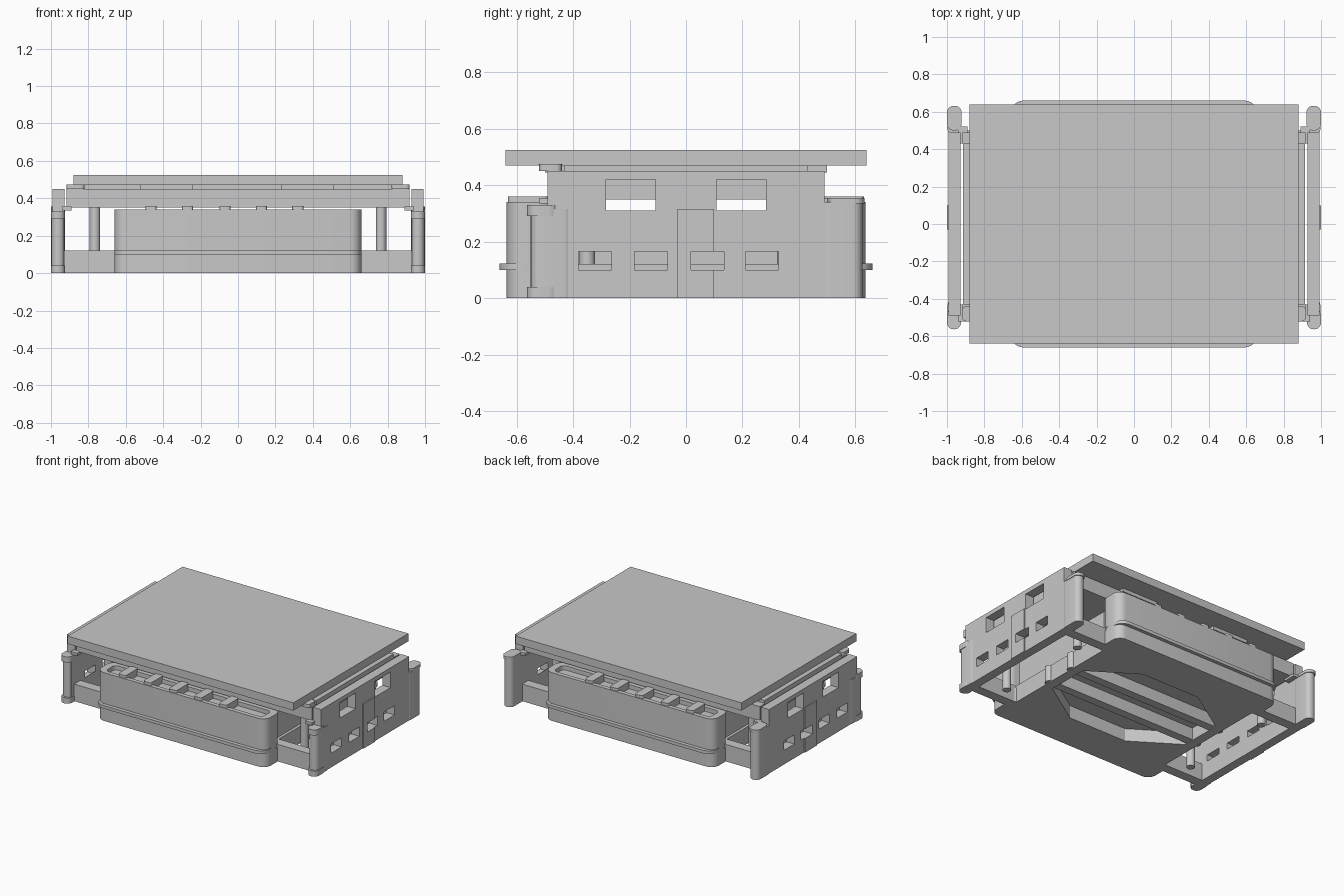
import bpy, bmesh, math
from mathutils import Matrix

if "Cube" in bpy.data.objects:
    bpy.data.objects.remove(bpy.data.objects["Cube"], do_unlink=True)

grey = bpy.data.materials.new("plain grey")
grey.use_nodes = True
grey.diffuse_color = (0.58, 0.58, 0.58, 1)
grey.node_tree.nodes["Principled BSDF"].inputs["Base Color"].default_value = (0.58, 0.58, 0.58, 1)


def finish(name, bm):
    bmesh.ops.recalc_face_normals(bm, faces=bm.faces)
    mesh = bpy.data.meshes.new(name)
    bm.to_mesh(mesh)
    bm.free()
    mesh.materials.append(grey)
    ob = bpy.data.objects.new(name, mesh)
    bpy.context.collection.objects.link(ob)
    return ob


def add_prism(bm, outline, low, high, axis="z"):
    """Extrude a 2D outline along z (xy outline) or along x (yz outline)."""
    def place(p, h):
        return (p[0], p[1], h) if axis == "z" else (h, p[0], p[1])
    bottom = [bm.verts.new(place(p, low)) for p in outline]
    top = [bm.verts.new(place(p, high)) for p in outline]
    bm.faces.new(bottom[::-1])
    bm.faces.new(top)
    n = len(outline)
    for i in range(n):
        j = (i + 1) % n
        bm.faces.new((bottom[i], bottom[j], top[j], top[i]))


def rect(x0, x1, y0, y1, r=0.0):
    """Rectangle outline, with rounded corners when r is given."""
    if r == 0:
        return [(x0, y0), (x1, y0), (x1, y1), (x0, y1)]
    pts = []
    centres = [(x1 - r, y1 - r), (x0 + r, y1 - r), (x0 + r, y0 + r), (x1 - r, y0 + r)]
    for k, (cx, cy) in enumerate(centres):
        for s in range(7):
            a = math.radians(90 * k + 15 * s)
            pts.append((cx + r * math.cos(a), cy + r * math.sin(a)))
    return pts


def disc(cx, cy, r, n=20, turn=0.0):
    step = 2 * math.pi / n
    return [(cx + r * math.cos(step * (i + turn)), cy + r * math.sin(step * (i + turn))) for i in range(n)]


def prism(name, outline, low, high, axis="z"):
    bm = bmesh.new()
    add_prism(bm, outline, low, high, axis)
    return finish(name, bm)


def select_only(ob):
    bpy.ops.object.select_all(action="DESELECT")
    ob.select_set(True)
    bpy.context.view_layer.objects.active = ob


def cut(ob, shapes):
    """Subtract a list of (outline, low, high, axis) prisms."""
    bm = bmesh.new()
    for shape in shapes:
        add_prism(bm, *shape)
    cutter = finish("cutter", bm)
    cutter.hide_render = True
    mod = ob.modifiers.new("openings", "BOOLEAN")
    mod.operation = "DIFFERENCE"
    mod.solver = "EXACT"
    mod.object = cutter
    select_only(ob)
    bpy.ops.object.modifier_apply(modifier=mod.name)
    bpy.data.objects.remove(cutter, do_unlink=True)


def copy_to(ob, name, matrix):
    """Mirrored copy of a part."""
    twin = ob.copy()
    twin.data = ob.data.copy()
    twin.name = name
    twin.data.transform(matrix)
    twin.data.flip_normals()
    bpy.context.collection.objects.link(twin)


# Top slab and the tray under it
prism("top_slab", rect(-0.88, 0.88, -0.64, 0.64), 0.47, 0.525)
prism("tray", rect(-0.913, 0.913, -0.43, 0.43), 0.35, 0.47)
for s in (-1, 1):
    prism("tray_end", rect(-0.918, 0.918, *sorted((s * 0.43, s * 0.488))), 0.35, 0.45)
    prism("tray_lug", rect(*sorted((s * 0.82, s * 0.918)), -0.52, -0.44, 0.02), 0.45, 0.475)
    for x in (-0.38, 0.37):
        prism("tray_latch", rect(x - 0.14, x + 0.14, *sorted((s * 0.43, s * 0.5))), 0.445, 0.47)

# Base frame with side openings and an eight-sided middle opening
base = prism("base_frame", rect(-0.93, 0.93, -0.5, 0.5), 0, 0.12)
cut(base, [
    (rect(-0.928, -0.62, -0.43, 0.43), -1, 1, "z"),
    (rect(0.62, 0.928, -0.43, 0.43), -1, 1, "z"),
    ([(x * 1.3, y * 0.85) for x, y in disc(0, 0, 0.46, 8, 0.5)], -1, 1, "z"),
])

# Inner block above the frame, with bars hanging below it
prism("inner_block", rect(-0.6, 0.6, -0.42, 0.42), 0.09, 0.3)
for s in (-1, 1):
    prism("crossbar", rect(-0.64, 0.64, s * 0.11 - 0.03, s * 0.11 + 0.03, 0.029), 0.005, 0.12)
    for t in (-1, 1):
        prism("tray_column", disc(s * 0.765, t * 0.35, 0.028), 0, 0.35)

# Long rounded front case with flange, recessed top and ribs
case = prism("front_case", rect(-0.66, 0.66, -0.635, -0.46, 0.06), 0.12, 0.34)
cut(case, [(rect(-0.61, 0.61, -0.605, -0.5, 0.03), 0.31, 0.5, "z")])
bm = bmesh.new()
add_prism(bm, rect(-0.66, 0.66, -0.635, -0.42, 0.06), 0, 0.1)
add_prism(bm, rect(-0.66, 0.66, -0.66, -0.46, 0.07), 0.1, 0.122)
foot = finish("front_case_foot", bm)
bm = bmesh.new()
for x in (-0.465, -0.27, -0.07, 0.125, 0.32):
    add_prism(bm, rect(x - 0.03, x + 0.03, -0.63, -0.49, 0.015), 0.31, 0.36)
ribs = finish("front_case_ribs", bm)
mirror_y = Matrix.Scale(-1, 4, (0, 1, 0))
for part in (case, foot, ribs):
    copy_to(part, part.name.replace("front", "back"), mirror_y)

# Side wall with two tall windows and four small ones
profile = [(-0.53, 0), (0.6, 0), (0.6, 0.32), (0.49, 0.32), (0.49, 0.45), (-0.49, 0.45), (-0.49, 0.32), (-0.53, 0.32)]
wall = prism("left_wall", profile, 0.928, 0.992, "x")
windows = [(rect(y, y + 0.175, 0.31, 0.42), 0.5, 1.5, "x") for y in (-0.283, 0.108)]
small_windows = [(rect(y, y + 0.117, 0.1, 0.165), 0.5, 1.5, "x") for y in (-0.38, -0.182, 0.018, 0.21)]
cut(wall, windows + small_windows)

# Wall posts with caps, outer plate and tabs
bm = bmesh.new()
add_prism(bm, rect(0.928, 0.996, -0.55, -0.4, 0.033), 0, 0.315)
for low, high in ((0, 0.04), (0.29, 0.33)):
    add_prism(bm, rect(0.925, 1.0, -0.563, -0.45, 0.036), low, high)
add_prism(bm, rect(0.925, 0.996, 0.47, 0.625, 0.034), 0, 0.34)
add_prism(bm, rect(0.922, 1.0, 0.5, 0.632, 0.036), 0.335, 0.355)
posts = finish("left_wall_posts", bm)
plate = prism("left_wall_plate", rect(-0.03, 0.1, 0, 0.315), 0.985, 0.999, "x")
cut(plate, small_windows)
bm = bmesh.new()
for y in (-0.475, 0.475):
    add_prism(bm, rect(0.89, 0.94, y - 0.045, y + 0.045), 0.335, 0.355)
tabs = finish("left_wall_tabs", bm)
mirror_x = Matrix.Scale(-1, 4, (1, 0, 0))
for part in (wall, posts, plate, tabs):
    copy_to(part, part.name.replace("left", "right"), mirror_x)

# Smooth the rounded edges only
for ob in list(bpy.context.scene.objects):
    if ob.type == "MESH" and ob.data.materials and ob.data.materials[0] == grey:
        select_only(ob)
        bpy.ops.object.shade_smooth_by_angle(angle=math.radians(30))
